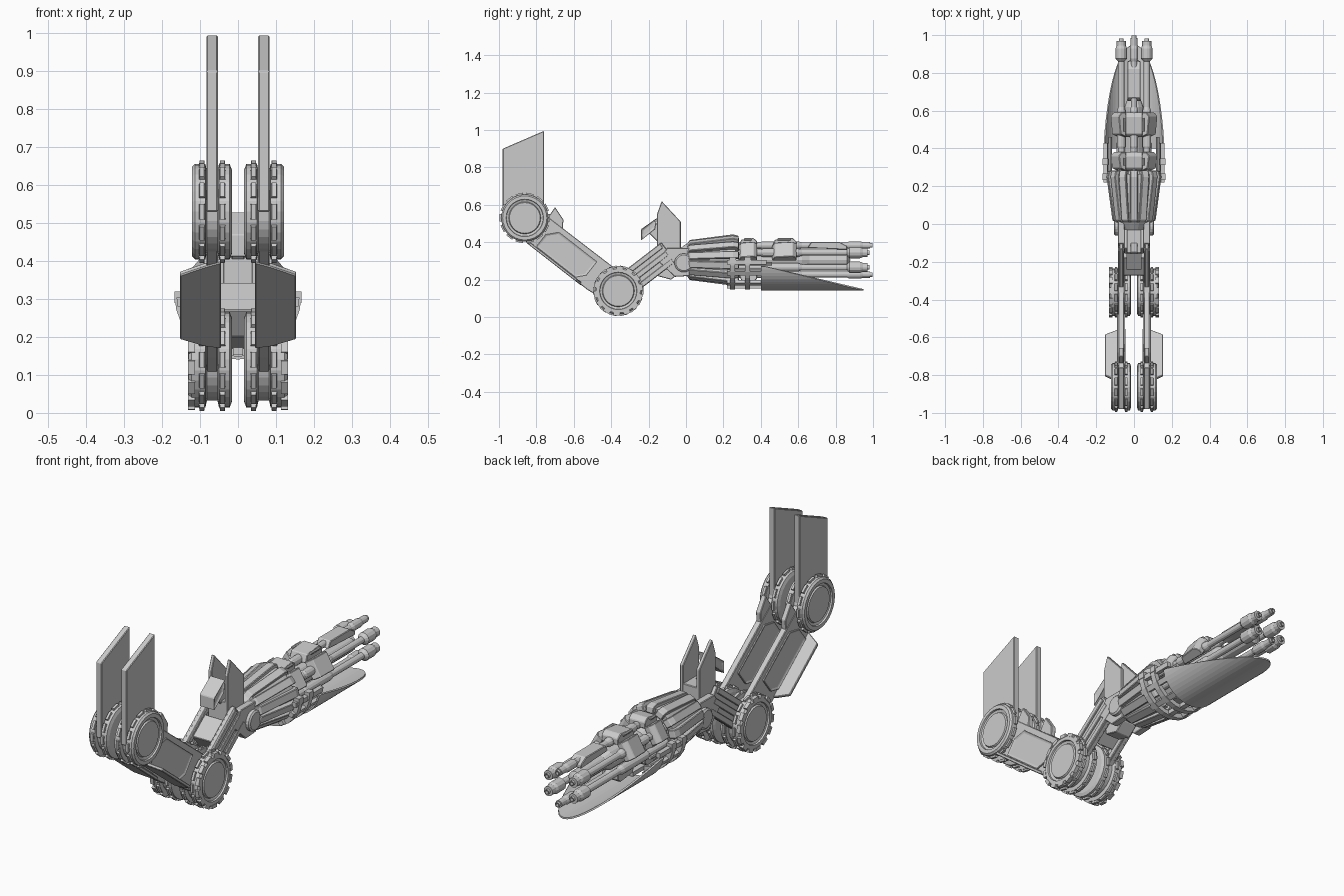
import bpy, bmesh, math
from mathutils import Vector as V

if "Cube" in bpy.data.objects:
    bpy.data.objects.remove(bpy.data.objects["Cube"])

X, Y, Z = V((1, 0, 0)), V((0, 1, 0)), V((0, 0, 1))
O = V((0, 0, 0))
AX = 0.305                                   # height of the gun axis


def prism(bm, pts, d0, d1, o=O, u=Y, v=Z, w=X, inset=None):
    """Outline in the u,v plane pushed along w from d0 to d1, optional recessed panel."""
    a, b = [[bm.verts.new(o + u * p + v * q + w * d) for p, q in pts] for d in (d0, d1)]
    n = len(pts)
    caps = [bm.faces.new(a[::-1]), bm.faces.new(b)]
    sides = [bm.faces.new((a[i], a[(i + 1) % n], b[(i + 1) % n], b[i])) for i in range(n)]
    bmesh.ops.recalc_face_normals(bm, faces=caps + sides)
    if inset:
        bmesh.ops.inset_individual(bm, faces=caps, thickness=inset[0], depth=-inset[1])


def lathe(bm, prof, c, axis='y', n=24, a0=0, a1=360):
    """Revolve (along, radius) points around a line through c; partial arcs get caps."""
    full = a1 - a0 >= 360
    rings = []
    for i in range(n if full else n + 1):
        t = math.radians(a0 + (a1 - a0) * i / n)
        d = (Y if axis == 'x' else X) * math.cos(t) + Z * math.sin(t)
        ax = X if axis == 'x' else Y
        rings.append([bm.verts.new(V(c) + ax * p + d * r) for p, r in prof])
    m, faces = len(prof), []
    for i in range(n):
        r, s = rings[i], rings[(i + 1) % len(rings)]
        for j in range(m if prof[0][1] > 0 else m - 1):
            k = (j + 1) % m
            faces.append(bm.faces.new((r[j], r[k], s[k], s[j])))
    if not full:
        faces += [bm.faces.new(rings[0]), bm.faces.new(rings[-1][::-1])]
    bmesh.ops.remove_doubles(bm, verts=[q for r in rings for q in r], dist=1e-5)
    bmesh.ops.recalc_face_normals(bm, faces=[f for f in faces if f.is_valid])


def radial(bm, pts, half, deg, c=(0, 0, AX), along=Y):
    """Prism whose outline is (along axis, radius), standing at an angle round the axis."""
    t = math.radians(deg)
    side = X if along == Y else Y
    v = side * math.cos(t) + Z * math.sin(t)
    w = Z * math.cos(t) - side * math.sin(t)
    prism(bm, pts, -half, half, V(c), along, v, w)


def finish(name, bm, mirror=False, bevel=0, sx=1):
    me = bpy.data.meshes.new(name)
    for q in bm.verts:
        q.co.x *= sx
    bm.to_mesh(me)
    bm.free()
    ob = bpy.data.objects.new(name, me)
    bpy.context.collection.objects.link(ob)
    if bevel:
        m = ob.modifiers.new('bevel', 'BEVEL')
        m.width, m.segments = bevel, 1
    if mirror:
        ob.modifiers.new('mirror', 'MIRROR')
    return ob


def plate(name, pts, d0, d1, mirror=True, bevel=0.003, **kw):
    bm = bmesh.new()
    prism(bm, pts, d0, d1, **kw)
    return finish(name, bm, mirror, bevel)


def rect(a, b, c, d):
    return [(a, c), (b, c), (b, d), (a, d)]


# Shoulder and elbow wheels with clips round their rims
def wheel(name, y, z, outer):
    bm = bmesh.new()
    lathe(bm, [(.016, 0), (.016, .11), (.022, .126), (.05, .126), (.054, .108), (.082, .108),
               (.086, .126), (outer - .008, .126), (outer, .118), (outer, .1),
               (outer - .008, .098), (outer - .012, .086), (outer - .004, .082),
               (outer - .004, 0)], (0, y, z), 'x', 28)
    for k in range(14):
        for x in (.041, .095):
            radial(bm, [(x - .008, .12), (x + .008, .12), (x + .006, .134), (x - .006, .134)],
                   .02, k * 360 / 14, (0, y, z), X)
        if outer > .125:
            radial(bm, rect(.113, outer + .002, .115, .132), .018, k * 360 / 14 + 9, (0, y, z), X)
    finish(name, bm, True)


wheel('shoulder_wheel', -.862, .53, .121)
wheel('elbow_wheel', -.362, .14, .13)

# Mounting fins above the shoulder
plate('mounting_fin', [(-.98, .53), (-.98, .9), (-.76, .995), (-.76, .53)], .053, .083)

# Upper arm: panelled link, flared underside plate, small spike
so = V((0, -.862, .53))
u = V((0, .5, -.39)).normalized()
n = V((0, .39, .5)).normalized()
plate('upper_arm', [(0, -.097), (0, .08), (.634, .085), (.634, -.08), (.5, -.097)],
      .053, .083, o=so, u=u, v=n)
plate('upper_arm_panel', [(.14, -.085), (.14, .0), (.19, .055), (.45, .055), (.45, -.04), (.41, -.085)],
      .045, .091, o=so, u=u, v=n, inset=(.012, .006))
plate('arm_flange', [(.09, .045), (.11, .09), (.145, .153), (.42, .153), (.45, .09), (.46, .045)],
      -.1, -.085, o=so, u=u, v=X, w=n)
plate('arm_spike', [(-.76, .5), (-.7, .588), (-.655, .52), (-.66, .46)], .055, .081)

# Lower arm: link with parallel raised bars
eo = V((0, -.362, .14))
u2 = V((0, .26, .2)).normalized()
n2 = V((0, -.2, .26)).normalized()
plate('lower_arm', rect(0, .34, -.065, .065), .057, .078, o=eo, u=u2, v=n2)
bm = bmesh.new()
for q in (-.05, 0, .05):
    prism(bm, rect(.05, .33, q - .014, q + .014), .052, .086, eo, u2, n2)
finish('lower_arm_bars', bm, True, .003)
plate('lower_arm_bridge', rect(.15, .27, -.04, .05), -.06, .06, False, o=eo, u=u2, v=n2)

# Wrist: cheek plates, centre column, pivots
plate('wrist_cheek', [(-.15, .3), (-.1, .37), (.02, .37), (.02, .22), (-.06, .215)], .05, .085)
plate('wrist_column', [(-.155, .22), (-.155, .42), (-.03, .42), (-.03, .24), (-.08, .2)], -.04, .04, False)
bm = bmesh.new()
lathe(bm, [(.07, 0), (.07, .05), (.1, .05), (.106, .042), (.106, 0)], (0, -.012, .29), 'x', 20)
finish('wrist_pivot', bm, True)

# Wrist fins and sensor head
plate('wrist_fin', [(-.155, .3), (-.155, .55), (-.13, .62), (-.028, .51), (-.028, .3)], .035, .053)
plate('sensor_head', [(-.24, .41), (-.165, .47), (-.155, .53), (-.24, .47)], -.042, .042,
      False, inset=(.012, .008))
plate('sensor_stem', [(-.2, .45), (-.13, .38), (-.1, .42), (-.15, .51)], -.018, .018, False)

# Forearm housing with lengthwise ribs
bm = bmesh.new()
lathe(bm, [(-.035, 0), (-.035, .06), (0, .085), (.02, .098), (.24, .122), (.265, .122),
           (.265, .095), (.25, .08), (.25, 0)], (0, 0, AX), n=20)
finish('forearm_housing', bm)
bm = bmesh.new()
for k in range(14):
    radial(bm, [(.005, .085), (.02, .107), (.25, .137), (.28, .13), (.285, .1)], .019, 90 + k * 360 / 14)
finish('forearm_ribs', bm, bevel=.003, sx=1.06)

# Lower bands, lugs and rails carrying the scoop
bm = bmesh.new()
for y in (.235, .315):
    lathe(bm, rect(y, y + .028, .135, .157), (0, 0, AX), n=14, a0=178, a1=362)
    for s in (-1, 1):
        prism(bm, rect(y - .002, y + .032, .29, .32), s * .13, s * .158)
for a in (185, 208, 239, 270, 301, 332, 355):
    radial(bm, rect(.22, .43, .132, .152), .012, a)
finish('scoop_bands', bm, sx=1.06)

# Long scoop: lower half tube cut by a slanting plane
bm = bmesh.new()
rows = []
R, N, M = .16, 24, 12
for i in range(N + 1):
    t = math.radians(192 + 156 * i / N)
    x, z = R * math.cos(t), AX + R * math.sin(t)
    end = .42 + (.272 - z) / (.272 - .145) * .53
    rows.append([bm.verts.new((x, .4 + (end - .4) * j / M, z)) for j in range(M + 1)])
for r, s in zip(rows, rows[1:]):
    for j in range(M):
        bm.faces.new((r[j], r[j + 1], s[j + 1], s[j]))
bmesh.ops.recalc_face_normals(bm, faces=bm.faces)
scoop = finish('scoop', bm)
m = scoop.modifiers.new('thickness', 'SOLIDIFY')
m.thickness, m.offset = .008, 0

# Six barrels with muzzles round a core
for k in range(6):
    t = math.radians(90 + 60 * k)
    big = k % 3 != 0
    g, y1 = (.03, .97) if big else (.022, .985)
    bm = bmesh.new()
    lathe(bm, [(.25, 0), (.25, .018), (.4, .018), (.41, .022), (.6, .022), (.62, .016), (.86, .016),
               (.875, g), (.93, g), (.945, g * .8), (y1, g * .8), (y1, .012), (y1 + .012, .012),
               (y1 + .012, .008), (.95, .008), (.95, 0)],
          (.078 * math.cos(t), 0, AX + .078 * math.sin(t)), n=12)
    finish('barrel_%d' % (k + 1), bm)
bm = bmesh.new()
lathe(bm, [(.24, 0), (.24, .075), (.36, .075), (.38, .05), (.62, .05), (.66, .035), (.86, .035), (.88, 0)],
      (0, 0, AX), n=12)
finish('barrel_core', bm)

# Clamps over the barrels
bm = bmesh.new()
for y0, y1 in ((.28, .38), (.46, .59)):
    for a in (30, 90, 150, 270):
        radial(bm, [(y0, .07), (y0 + .015, .108), (y1 - .02, .118), (y1, .1), (y1, .07)], .045, a)
    for x in (-.05, .05):
        lathe(bm, [(y0 + .03, 0), (y0 + .03, .008), (y1 - .03, .008), (y1 - .03, 0)], (x, 0, AX + .11), n=8)
finish('barrel_clamps', bm, bevel=.005)
plate('top_cover', [(.65, .37), (.67, .402), (.82, .402), (.86, .38), (.86, .36)], -.034, .034, False)

# Side rods between housing and scoop
bm = bmesh.new()
for z in (.25, .285):
    lathe(bm, [(.25, 0), (.25, .009), (.46, .009), (.46, 0)], (.125, 0, z), n=8)
finish('side_rods', bm, True)
